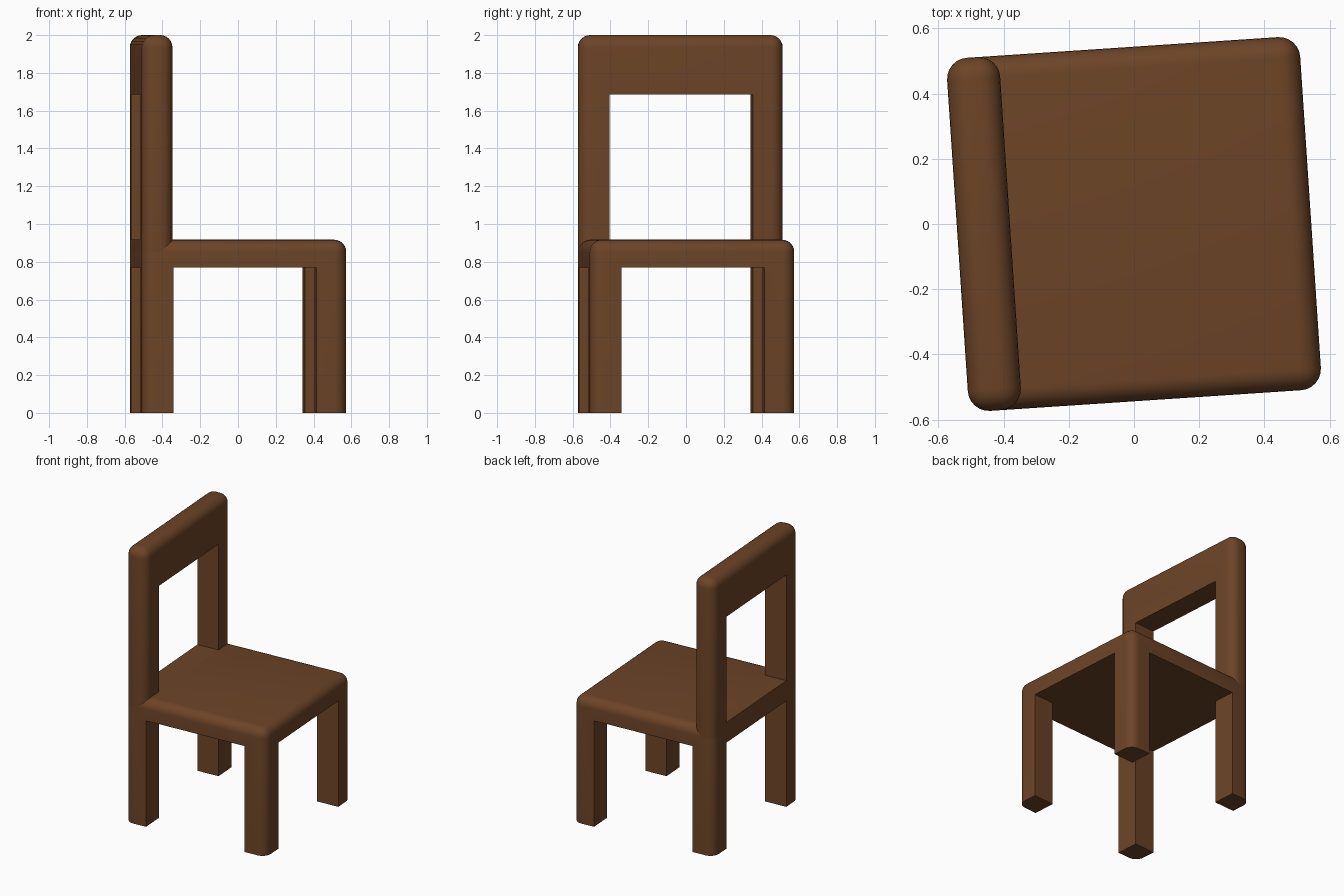
import bpy, bmesh, math

if "Cube" in bpy.data.objects:
    bpy.data.objects.remove(bpy.data.objects["Cube"])

H = 0.5425          # half width of the seat
T = 0.163           # thickness of legs and back
R = 0.065           # edge rounding
SEAT_TOP, SEAT_BOTTOM = 0.917, 0.77
TURN = math.radians(3.8)

wood = bpy.data.materials.new("brown_wood")
wood.diffuse_color = (0.15, 0.057, 0.02, 1)
wood.use_nodes = True
wood.node_tree.nodes["Principled BSDF"].inputs["Base Color"].default_value = wood.diffuse_color


def box(name, lo, hi, radius=0):
    """Box between two corners; side and top edges rounded, bottom left sharp."""
    bm = bmesh.new()
    bmesh.ops.create_cube(bm, size=1)
    for v in bm.verts:
        v.co = [l + (c + 0.5) * (h - l) for l, h, c in zip(lo, hi, v.co)]
    if radius:
        edges = [e for e in bm.edges
                 if max(v.co.z for v in e.verts) > lo[2] + 1e-4]
        bmesh.ops.bevel(bm, geom=edges, offset=radius, segments=6,
                        profile=0.5, affect='EDGES')
    mesh = bpy.data.meshes.new(name)
    bm.to_mesh(mesh)
    bm.free()
    ob = bpy.data.objects.new(name, mesh)
    bpy.context.collection.objects.link(ob)
    return ob


def cut(ob, lo, hi):
    """Remove a box-shaped opening from the object."""
    cutter = box("cutter", lo, hi)
    cutter.hide_render = True
    mod = ob.modifiers.new("opening", 'BOOLEAN')
    mod.operation, mod.solver, mod.object = 'DIFFERENCE', 'EXACT', cutter
    bpy.context.view_layer.objects.active = ob
    bpy.ops.object.modifier_apply(modifier=mod.name)
    bpy.data.objects.remove(cutter)


def finish(ob):
    ob.data.materials.append(wood)
    ob.rotation_euler.z = TURN
    bpy.ops.object.select_all(action='DESELECT')
    ob.select_set(True)
    bpy.context.view_layer.objects.active = ob
    bpy.ops.object.shade_smooth_by_angle(angle=math.radians(30))


I = H - T           # inner half width between legs

# Seat with four legs: rounded block, tunnelled both ways
seat = box("seat_and_legs", (-H, -H, 0), (H, H, SEAT_TOP), R)
cut(seat, (-1, -I, -0.2), (1, I, SEAT_BOTTOM))
cut(seat, (-I, -1, -0.2), (I, 1, SEAT_BOTTOM))
finish(seat)

# Back frame with a window, growing out of the rear of the seat
back = box("back_frame", (-H, -H, SEAT_TOP - R), (-H + T, H, 2), R)
cut(back, (-1, -I, SEAT_TOP), (0, I, 1.685))
finish(back)
